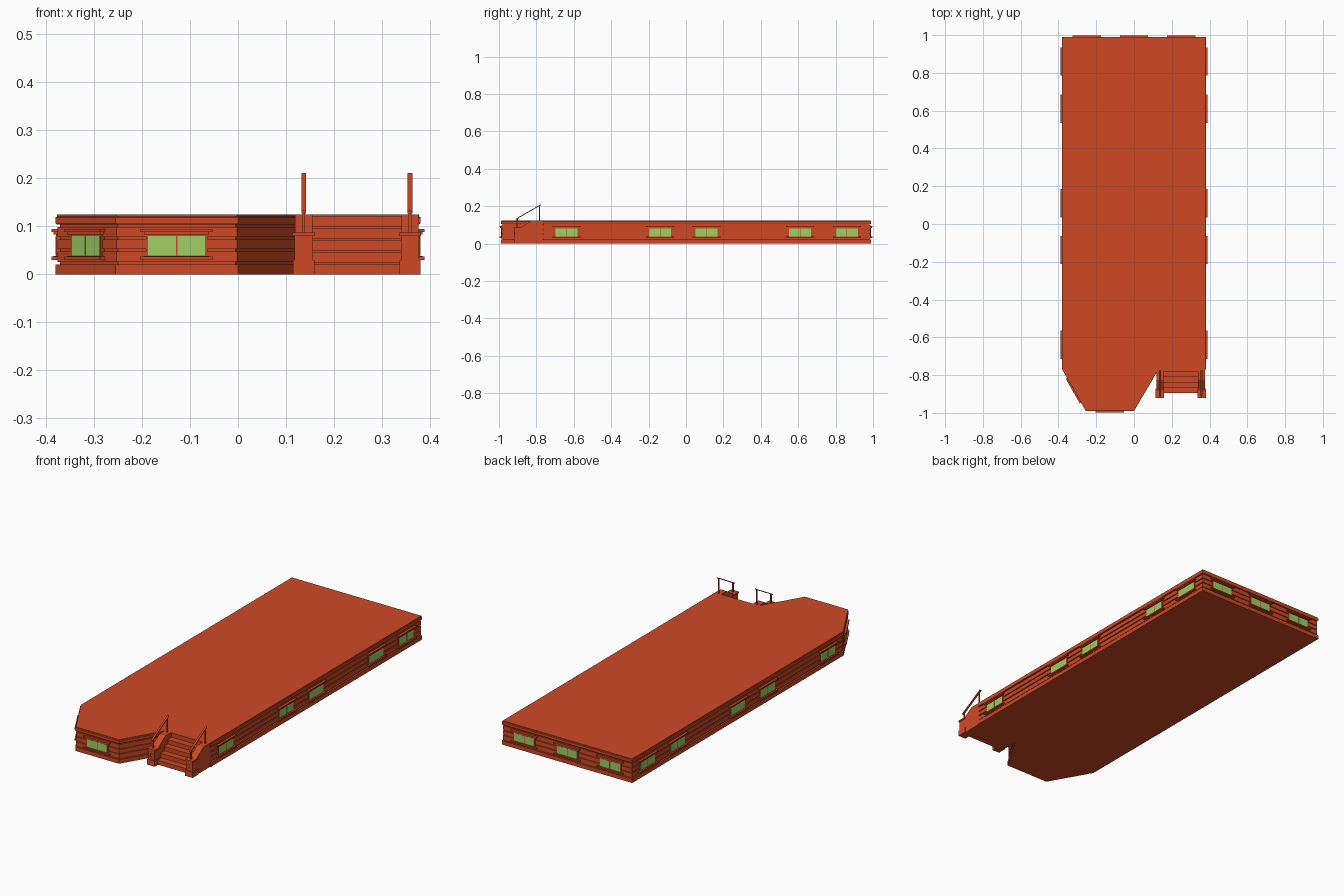
import bpy, bmesh
from math import radians, atan2, degrees
from mathutils import Matrix, Vector

cube = bpy.data.objects.get("Cube")
if cube:
    bpy.data.objects.remove(cube, do_unlink=True)


def material(name, rgb):
    m = bpy.data.materials.new(name)
    m.use_nodes = True
    m.diffuse_color = (*rgb, 1)
    m.node_tree.nodes["Principled BSDF"].inputs["Base Color"].default_value = (*rgb, 1)
    return m


BRICK = material("brick red", (0.62, 0.066, 0.018))
GLASS = material("green glass", (0.35, 0.62, 0.125))


def finish(name, bm, matrix=None):
    bmesh.ops.recalc_face_normals(bm, faces=bm.faces)
    mesh = bpy.data.meshes.new(name)
    bm.to_mesh(mesh)
    bm.free()
    mesh.materials.append(BRICK)
    mesh.materials.append(GLASS)
    ob = bpy.data.objects.new(name, mesh)
    if matrix:
        ob.matrix_world = matrix
    bpy.context.collection.objects.link(ob)
    return ob


def box(bm, x0, x1, y0, y1, z0, z1, mat=0):
    size = Matrix.Diagonal((x1 - x0, y1 - y0, z1 - z0, 1))
    centre = Matrix.Translation(((x0 + x1) / 2, (y0 + y1) / 2, (z0 + z1) / 2))
    verts = bmesh.ops.create_cube(bm, size=1, matrix=centre @ size)["verts"]
    for f in {f for v in verts for f in v.link_faces}:
        f.material_index = mat


def prism(bm, x0, x1, outline):
    # Side outline of (y, z) points pushed across x
    face = bm.faces.new([bm.verts.new((x0, y, z)) for y, z in outline])
    new = bmesh.ops.extrude_face_region(bm, geom=[face])["geom"]
    bmesh.ops.translate(bm, vec=(x1 - x0, 0, 0),
                        verts=[v for v in new if isinstance(v, bmesh.types.BMVert)])


# Building shell: footprint lofted through a grooved wall profile
plan = [Vector(p) for p in [(-0.38, 0.99), (-0.38, -0.77), (-0.255, -0.99), (0, -0.99),
                            (0.13, -0.77), (0.38, -0.77), (0.38, 0.99)]]


def inset_plan(d):
    out = []
    for i, p in enumerate(plan):
        a = (p - plan[i - 1]).normalized()
        b = (plan[(i + 1) % len(plan)] - p).normalized()
        na, nb = Vector((-a.y, a.x)), Vector((-b.y, b.x))
        out.append(p + (na + nb) * d / (1 + na.dot(nb)))
    return out


WALL, GROOVE = 0.004, 0.009
profile = [(0, 0), (0, 0.021)]
for z in (0.021, 0.048, 0.073, 0.099):
    profile += [(GROOVE, z), (GROOVE, z + 0.005)]
    if z < 0.09:
        top = {0.021: 0.048, 0.048: 0.073, 0.073: 0.099}[z]
        profile += [(WALL, z + 0.005), (WALL, top)]
profile += [(0.002, 0.104), (0, 0.107), (0, 0.119), (0.003, 0.121), (0.003, 0.125)]

bm = bmesh.new()
rings = [[bm.verts.new((p.x, p.y, z)) for p in inset_plan(d)] for d, z in profile]
for low, high in zip(rings, rings[1:]):
    for i in range(len(plan)):
        j = (i + 1) % len(plan)
        bm.faces.new((low[i], low[j], high[j], high[i]))
bm.faces.new(rings[0])
bm.faces.new(rings[-1])
finish("building_shell", bm)


# Windows: frame, two panes, sill and lintel, with local -y pointing outward
def window(name, x, y, yaw):
    bm = bmesh.new()
    box(bm, -0.064, 0.064, 0.001, 0.012, 0.036, 0.084)
    for s in (-1, 1):
        lo, hi = sorted((s * 0.0015, s * 0.059))
        box(bm, lo, hi, 0, 0.003, 0.039, 0.08, 1)
    for z in (0.03, 0.088):
        box(bm, -0.075, 0.075, -0.008, 0.01, z, z + 0.007)
    box(bm, -0.068, 0.068, -0.004, 0.01, 0.083, 0.088)
    box(bm, -0.068, 0.068, -0.004, 0.01, 0.034, 0.038)
    finish(name, bm, Matrix.Translation((x, y, 0)) @ Matrix.Rotation(radians(yaw), 4, "Z"))


window("front_window", -0.128, -0.99, 0)
window("bay_corner_window", -0.3175, -0.88, degrees(atan2(-0.22, 0.125)))
for n, y in enumerate((-0.64, -0.138, 0.11, 0.61, 0.86), 1):
    window(f"left_window_{n}", 0.38, y, 90)
    window(f"right_window_{n}", -0.38, y, -90)
for n, x in enumerate((-0.25, 0, 0.25), 1):
    window(f"back_window_{n}", x, 0.99, 180)

# Entrance steps, each with a thin overhanging tread
bm = bmesh.new()
for i in range(5):
    y, z = -0.892 + 0.029 * i, 0.025 * (i + 1)
    box(bm, 0.15, 0.345, y, -0.765, z - 0.025, z - 0.004)
    box(bm, 0.15, 0.345, y - 0.004, -0.765, z - 0.004, z)
finish("entrance_steps", bm)

# Stair side walls, pillars and handrails
for side, x in (("right", 0.137), ("left", 0.358)):
    bm = bmesh.new()
    prism(bm, x - 0.018, x + 0.018, [(-0.885, 0), (-0.765, 0), (-0.765, 0.125),
                                     (-0.825, 0.125), (-0.885, 0.085)])
    finish(f"{side}_stair_wall", bm)

    bm = bmesh.new()
    box(bm, x - 0.022, x + 0.022, -0.92, -0.872, 0, 0.03)
    box(bm, x - 0.019, x + 0.019, -0.917, -0.875, 0.03, 0.08)
    box(bm, x - 0.023, x + 0.023, -0.921, -0.871, 0.08, 0.087)
    # Raised square frame on the pillar front
    for s in (-1, 1):
        box(bm, x + s * 0.007 - 0.001, x + s * 0.007 + 0.001, -0.92, -0.916, 0.045, 0.061)
        z = 0.053 + s * 0.007
        box(bm, x - 0.008, x + 0.008, -0.92, -0.916, z - 0.001, z + 0.001)
    finish(f"{side}_stair_pillar", bm)

    bm = bmesh.new()
    box(bm, x - 0.003, x + 0.003, -0.905, -0.899, 0.085, 0.134)
    box(bm, x - 0.003, x + 0.003, -0.787, -0.781, 0.12, 0.203)
    prism(bm, x - 0.005, x + 0.005, [(-0.912, 0.127), (-0.775, 0.206),
                                     (-0.775, 0.211), (-0.912, 0.132)])
    finish(f"{side}_handrail", bm)
